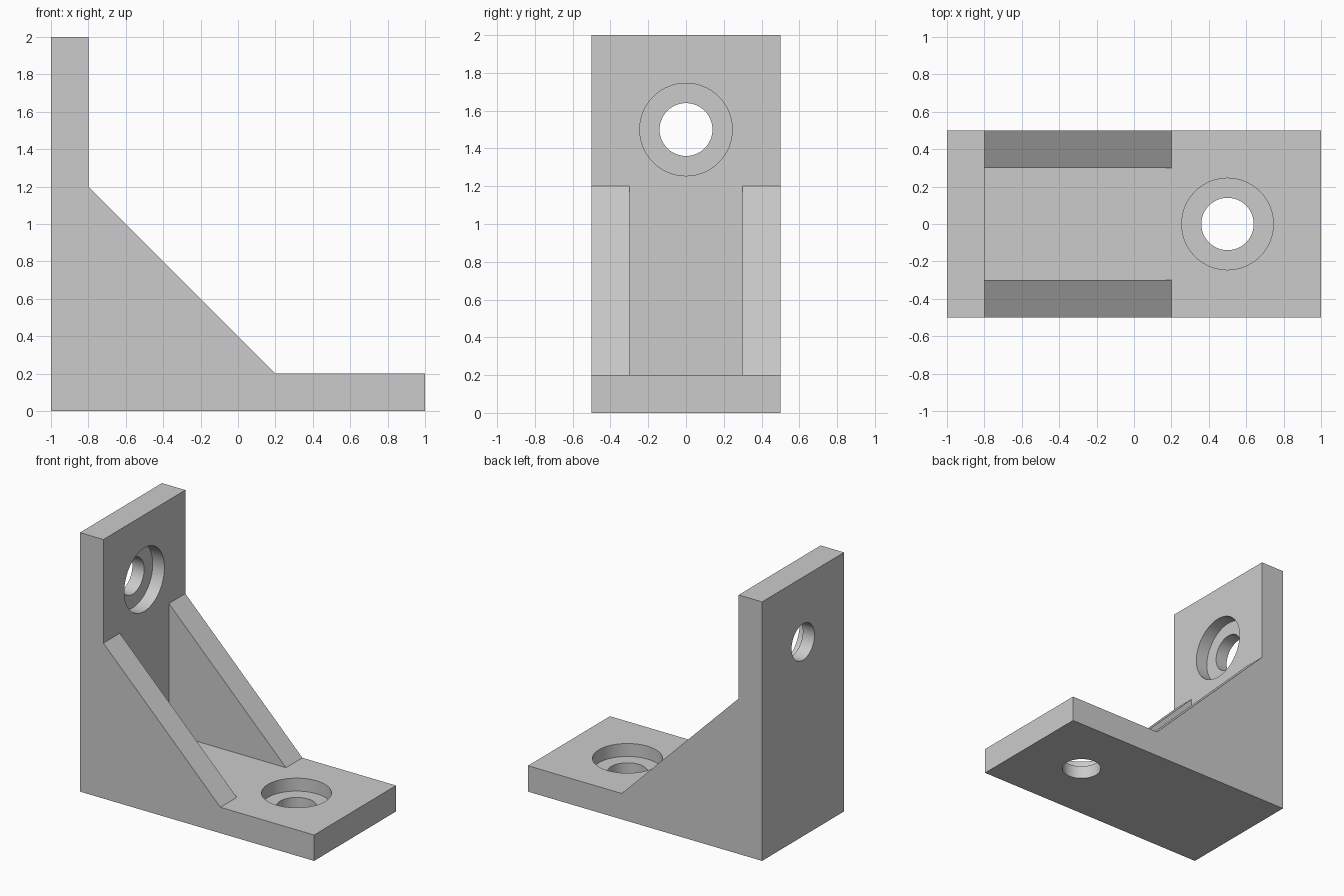
import bpy
import bmesh
from math import pi, radians

cube = bpy.data.objects.get("Cube")
if cube:
    bpy.data.objects.remove(cube)

GREY = (0.6, 0.6, 0.6, 1)
grey = bpy.data.materials.new("plain grey")
grey.use_nodes = True
grey.diffuse_color = GREY
grey.node_tree.nodes["Principled BSDF"].inputs["Base Color"].default_value = GREY


def prism(name, outline, y0, y1):
    """Extrude an x-z outline from y0 to y1."""
    bm = bmesh.new()
    face = bm.faces.new([bm.verts.new((x, y0, z)) for x, z in outline])
    out = bmesh.ops.extrude_face_region(bm, geom=[face])
    moved = [v for v in out["geom"] if isinstance(v, bmesh.types.BMVert)]
    bmesh.ops.translate(bm, verts=moved, vec=(0, y1 - y0, 0))
    bmesh.ops.recalc_face_normals(bm, faces=bm.faces)
    mesh = bpy.data.meshes.new(name)
    bm.to_mesh(mesh)
    bm.free()
    obj = bpy.data.objects.new(name, mesh)
    bpy.context.collection.objects.link(obj)
    mesh.materials.append(grey)
    return obj


def cut(target, cutter):
    """Subtract the cutter, then remove it."""
    mod = target.modifiers.new("cut", 'BOOLEAN')
    mod.operation, mod.solver, mod.object = 'DIFFERENCE', 'EXACT', cutter
    bpy.ops.object.select_all(action='DESELECT')
    bpy.context.view_layer.objects.active = target
    target.select_set(True)
    bpy.ops.object.modifier_apply(modifier=mod.name)
    bpy.data.objects.remove(cutter)


def cylinder(name, radius, depth, location, rotation):
    bpy.ops.mesh.primitive_cylinder_add(vertices=64, radius=radius, depth=depth,
                                        location=location, rotation=rotation)
    obj = bpy.context.object
    obj.name = name
    obj.hide_render = True
    obj.data.materials.append(grey)
    return obj


# L-shaped body with the two side gussets left standing
bracket = prism("corner_bracket",
                [(-1, 0), (1, 0), (1, 0.2), (0.2, 0.2), (-0.8, 1.2), (-0.8, 2), (-1, 2)],
                -0.5, 0.5)
cut(bracket, prism("gusset_gap_cutter",
                   [(-0.8, 0.2), (0.6, 0.2), (0.6, 1.6), (-0.8, 1.6)], -0.3, 0.3))

# Counterbored screw holes: one through the base, one through the upright
for name, outer, inner, turn in (
        ("base", (0.5, 0, 0.3), (0.5, 0, 0.1), (0, 0, 0)),
        ("upright", (-0.7, 0, 1.5), (-0.9, 0, 1.5), (0, pi / 2, 0))):
    cut(bracket, cylinder(name + "_counterbore_cutter", 0.245, 0.4, outer, turn))
    cut(bracket, cylinder(name + "_hole_cutter", 0.14, 0.6, inner, turn))

bpy.ops.object.select_all(action='DESELECT')
bracket.select_set(True)
bpy.context.view_layer.objects.active = bracket
bpy.ops.object.shade_smooth_by_angle(angle=radians(30))
